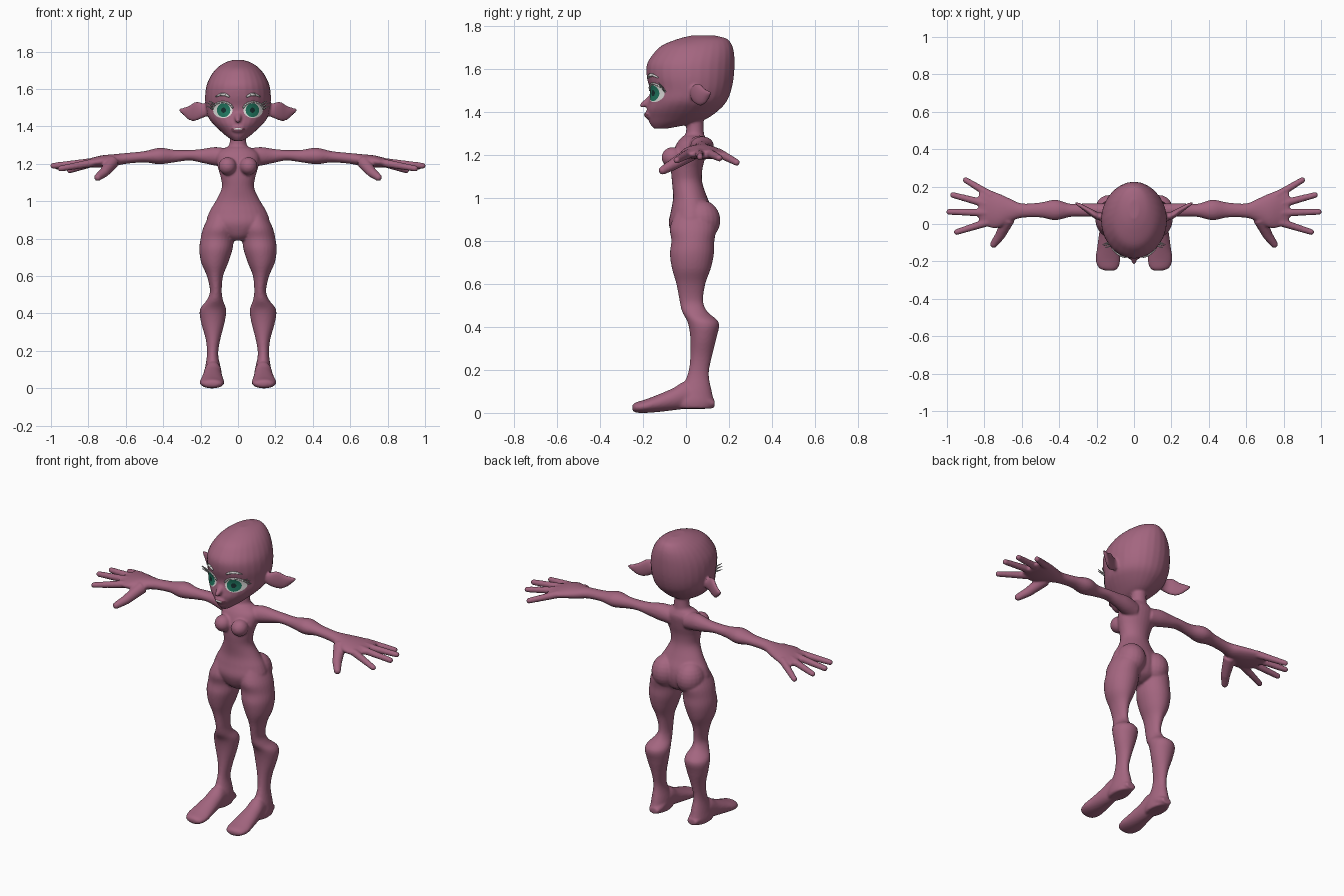
import bpy, bmesh, math
from mathutils import Vector, Matrix

if "Cube" in bpy.data.objects:
    bpy.data.objects.remove(bpy.data.objects["Cube"])


def material(name, rgb):
    m = bpy.data.materials.new(name)
    m.diffuse_color = (*rgb, 1)
    m.use_nodes = True
    m.node_tree.nodes["Principled BSDF"].inputs["Base Color"].default_value = m.diffuse_color
    return m


SKIN = material("mauve skin", (0.37, 0.132, 0.215))
WHITE = material("eye white", (0.78, 0.78, 0.76))
HAIR = material("pale lash grey", (0.62, 0.60, 0.60))
IRIS = material("green iris", (0.015, 0.19, 0.12))
PUPIL = material("dark pupil", (0.008, 0.03, 0.03))
LIP = material("dark lip", (0.2, 0.06, 0.1))


def make_object(name, bm, mat):
    bmesh.ops.recalc_face_normals(bm, faces=bm.faces)
    for f in bm.faces:
        f.smooth = True
    me = bpy.data.meshes.new(name)
    bm.to_mesh(me)
    bm.free()
    me.materials.append(mat)
    ob = bpy.data.objects.new(name, me)
    bpy.context.collection.objects.link(ob)
    return ob


def spline(p, i, t):
    # Catmull-Rom interpolation between ring i and i + 1
    a, b, c, d = p[max(i - 1, 0)], p[i], p[i + 1], p[min(i + 2, len(p) - 1)]
    return [0.5 * (2 * q + (r - o) * t + (2 * o - 5 * q + 4 * r - s) * t * t
            + (3 * q - o - 3 * r + s) * t ** 3) for o, q, r, s in zip(a, b, c, d)]


def loft(bm, axis, rings, side=1, n=28, sub=4):
    # each ring: position on axis, then low/high limits on the other two axes
    fine = [spline(rings, i, k / sub) for i in range(len(rings) - 1) for k in range(sub)]
    fine.append(list(rings[-1]))
    loops = []
    for p, a0, a1, b0, b1 in fine:
        loop = []
        for k in range(n):
            w = 2 * math.pi * k / n
            a = (a0 + a1) / 2 + (a1 - a0) / 2 * math.cos(w)
            b = (b0 + b1) / 2 + (b1 - b0) / 2 * math.sin(w)
            co = {"x": (p, a, b), "y": (a, p, b), "z": (a, b, p)}[axis]
            loop.append(bm.verts.new((co[0] * side, co[1], co[2])))
        loops.append(loop)
    for u, v in zip(loops, loops[1:]):
        for k in range(n):
            bm.faces.new((u[k], u[(k + 1) % n], v[(k + 1) % n], v[k]))
    bm.faces.new(loops[0])
    bm.faces.new(loops[-1])


def ball(bm, c, s):
    bmesh.ops.create_uvsphere(bm, u_segments=20, v_segments=12, radius=1,
                              matrix=Matrix.Translation(c) @ Matrix.Diagonal((*s, 1)))


def limb(bm, p, q, r0, r1, side=1, tip=True):
    p, q = Vector(p), Vector(q)
    p.x *= side
    q.x *= side
    d = q - p
    m = Matrix.Translation((p + q) / 2) @ d.to_track_quat("Z", "Y").to_matrix().to_4x4()
    bmesh.ops.create_cone(bm, cap_ends=True, segments=14, radius1=r0, radius2=r1,
                          depth=d.length, matrix=m)
    if tip:
        ball(bm, q, (r1, r1, r1))


body = bmesh.new()
# head: z, half width, front, back
head = [(1.322, .022, -.150, -.09), (1.345, .058, -.168, .03), (1.37, .088, -.176, .10),
        (1.41, .13, -.182, .155), (1.45, .16, -.174, .19), (1.50, .172, -.168, .21),
        (1.56, .176, -.182, .222), (1.62, .168, -.182, .226), (1.67, .146, -.152, .224),
        (1.71, .115, -.11, .214), (1.74, .073, -.035, .19), (1.756, .025, .03, .13)]
# neck and torso
torso = [(.79, .05, -.03, .06), (.82, .10, -.06, .11), (.88, .165, -.08, .13),
         (.94, .155, -.07, .125), (1.0, .12, -.06, .10), (1.07, .087, -.065, .076),
         (1.13, .093, -.07, .076), (1.19, .11, -.068, .09), (1.25, .112, -.045, .10),
         (1.282, .078, -.02, .09), (1.305, .046, 0, .083), (1.41, .042, 0, .08)]
for part in (head, torso):
    loft(body, "z", [(z, -w, w, f, b) for z, w, f, b in part])

# nose and lips
limb(body, (0, -.14, 1.465), (0, -.202, 1.432), .03, .013)
ball(body, (0, -.172, 1.386), (.036, .021, .02))

leg = [(.93, .03, .15, -.05, .12), (.86, .015, .185, -.075, .14), (.80, .022, .2, -.068, .132),
       (.74, .03, .207, -.075, .13), (.67, .053, .196, -.065, .115), (.60, .08, .166, -.045, .09),
       (.52, .087, .15, -.03, .08), (.47, .08, .168, -.018, .1), (.42, .063, .204, .008, .153),
       (.35, .072, .197, .02, .142), (.26, .095, .172, .02, .12), (.18, .106, .166, .008, .106),
       (.10, .09, .178, -.03, .12), (.05, .085, .185, -.06, .13), (.02, .09, .18, -.04, .12)]
foot = [(.133, .10, .16, .025, .06), (.08, .087, .177, .018, .1), (0, .088, .18, .018, .145),
        (-.06, .085, .188, .012, .115), (-.13, .078, .198, .004, .085),
        (-.19, .073, .205, 0, .062), (-.235, .085, .188, .002, .048), (-.25, .11, .15, .015, .035)]
arm = [(.05, 0, .10, 1.18, 1.28), (.12, .015, .11, 1.19, 1.29), (.19, .035, .11, 1.205, 1.28),
       (.26, .04, .11, 1.218, 1.274), (.34, .038, .108, 1.208, 1.275), (.42, .02, .13, 1.198, 1.286),
       (.5, .035, .115, 1.208, 1.268), (.6, .033, .11, 1.2, 1.258), (.66, .013, .135, 1.188, 1.252),
       (.73, -.022, .166, 1.18, 1.245), (.79, -.012, .185, 1.18, 1.23), (.83, .02, .165, 1.187, 1.22)]
ear = [(.15, .02, .06, 1.46, 1.51), (.19, .02, .062, 1.445, 1.525), (.225, .038, .08, 1.43, 1.533),
       (.26, .065, .097, 1.433, 1.512), (.29, .088, .112, 1.458, 1.502), (.312, .103, .118, 1.48, 1.495)]
fingers = [((.76, .15, 1.21), (.90, .235, 1.165)), ((.78, .105, 1.21), (.968, .155, 1.185)),
           ((.78, .06, 1.21), (.988, .065, 1.19)), ((.78, .01, 1.205), (.948, -.043, 1.175))]
for s in (1, -1):
    loft(body, "z", [(r[0], r[1] * s, r[2] * s, r[3], r[4]) for r in leg])
    loft(body, "y", [(r[0], r[1] * s, r[2] * s, r[3], r[4]) for r in foot])
    loft(body, "x", arm, s)
    loft(body, "x", ear, s)
    for p, q in fingers:
        limb(body, p, q, .022, .016, s)
    # thumb
    limb(body, (.67, .03, 1.21), (.715, -.06, 1.155), .036, .027, s)
    limb(body, (.715, -.06, 1.155), (.75, -.108, 1.128), .027, .02, s)
    # bust and buttocks
    ball(body, (.056 * s, -.062, 1.188), (.048, .052, .048))
    ball(body, (.082 * s, .07, .895), (.082, .09, .095))

# fuse all body parts into one smooth skin
skin = make_object("body", body, SKIN)
rm = skin.modifiers.new("fuse", "REMESH")
rm.mode = "VOXEL"
rm.voxel_size = 0.0065
rm.use_smooth_shade = True
sm = skin.modifiers.new("soften", "SMOOTH")
sm.factor = 0.5
sm.iterations = 4
bpy.context.view_layer.update()
dg = bpy.context.evaluated_depsgraph_get()
fused = bpy.data.meshes.new_from_object(skin.evaluated_get(dg))
skin.modifiers.clear()
skin.data = fused
bpy.context.view_layer.update()


def on_face(x, z, lift):
    hit, co, _, _ = skin.ray_cast((x, -1, z), (0, 1, 0))
    return Vector((x, (co.y if hit else -.1) - lift, z))


def patch(name, cx, cz, rx, rz, mat, lift, n=28, rows=5):
    # thin oval plate that follows the face
    bm = bmesh.new()
    mid = bm.verts.new(on_face(cx, cz, lift))
    last = None
    for r in range(1, rows + 1):
        ring = [bm.verts.new(on_face(cx + rx * r / rows * math.cos(2 * math.pi * k / n),
                                     cz + rz * r / rows * math.sin(2 * math.pi * k / n), lift))
                for k in range(n)]
        for k in range(n):
            j = (k + 1) % n
            bm.faces.new((last[k], last[j], ring[j], ring[k]) if last else (mid, ring[j], ring[k]))
        last = ring
    ob = make_object(name, bm, mat)
    if sum(p.normal.y for p in ob.data.polygons) > 0:
        ob.data.flip_normals()


for s, tag in ((1, "left"), (-1, "right")):
    # eyes
    patch(tag + "_eye_white", .081 * s, 1.487, .052, .042, WHITE, .002)
    patch(tag + "_iris", .077 * s, 1.487, .036, .037, IRIS, .004)
    patch(tag + "_pupil", .077 * s, 1.487, .013, .014, PUPIL, .006)
    # upper lash line with outer spikes
    bm = bmesh.new()
    pts = [on_face((.081 + .055 * math.cos(w)) * s, 1.487 + .044 * math.sin(w), .003)
           for w in (math.radians(a) for a in range(10, 166, 15))]
    for p, q in zip(pts, pts[1:]):
        limb(bm, p, q, .005, .005)
    for p, dx, dz in ((pts[0], .034, .016), (pts[1], .034, .022), (pts[2], .032, .022)):
        limb(bm, p, p + Vector((dx * s, -.012, dz)), .005, .0015, 1, False)
    make_object(tag + "_lashes", bm, HAIR)
    # eyebrow
    bm = bmesh.new()
    brow = [on_face(x * s, z, .003) for x, z in ((.046, 1.559), (.068, 1.57), (.092, 1.571), (.118, 1.56))]
    for (p, q), (a, b) in zip(zip(brow, brow[1:]), ((.005, .008), (.008, .007), (.007, .003))):
        limb(bm, p, q, a, b)
    make_object(tag + "_eyebrow", bm, HAIR)

# mouth
patch("mouth", 0, 1.386, .038, .008, LIP, .002)
patch("teeth", 0, 1.387, .024, .004, WHITE, .004)
